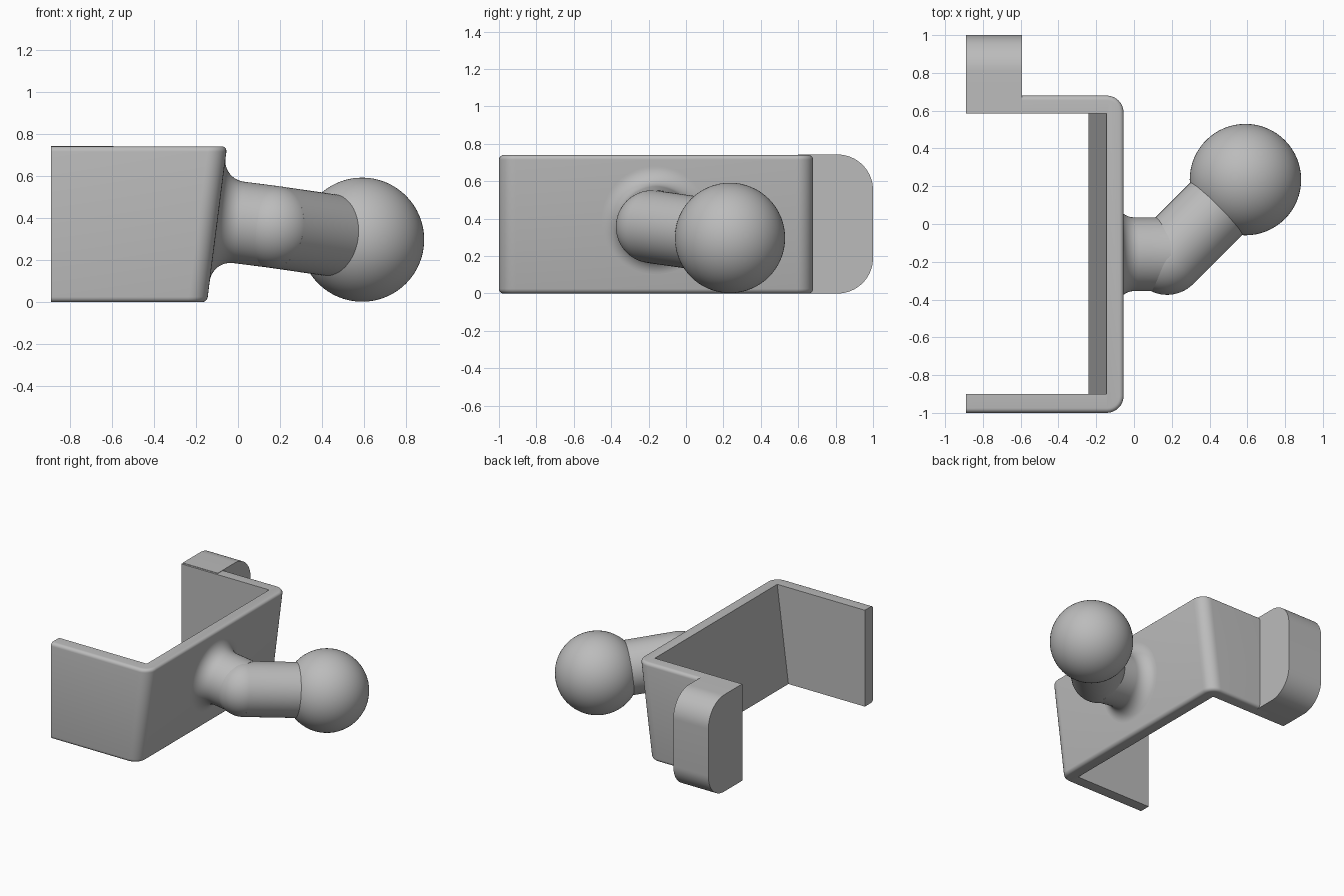
import bpy, bmesh, math
from mathutils import Vector

if "Cube" in bpy.data.objects:
    bpy.data.objects.remove(bpy.data.objects["Cube"])

grey = bpy.data.materials.new("grey")
grey.diffuse_color = (0.5, 0.5, 0.5, 1)
grey.use_nodes = True
grey.node_tree.nodes["Principled BSDF"].inputs["Base Color"].default_value = grey.diffuse_color

H = 0.74            # bracket height
SLOPE = 0.095 / H   # lean of the middle plate


def finish(bm, name, smooth=True):
    bmesh.ops.recalc_face_normals(bm, faces=bm.faces)
    me = bpy.data.meshes.new(name)
    bm.to_mesh(me)
    bm.free()
    ob = bpy.data.objects.new(name, me)
    bpy.context.collection.objects.link(ob)
    me.materials.append(grey)
    if smooth:
        bpy.ops.object.select_all(action='DESELECT')
        ob.select_set(True)
        bpy.context.view_layer.objects.active = ob
        bpy.ops.object.shade_smooth_by_angle(angle=math.radians(30))
    return ob


def skin(rings, name, capped=True):
    """Join equal-length closed rings of points into a solid."""
    bm = bmesh.new()
    loops = [[bm.verts.new(p) for p in r] for r in rings]
    n = len(loops[0])
    for a, b in zip(loops, loops[1:]):
        for i in range(n):
            j = (i + 1) % n
            bm.faces.new((a[i], a[j], b[j], b[i]))
    if capped:
        bm.faces.new(loops[0][::-1])
        bm.faces.new(loops[-1])
    return finish(bm, name)


def lathe(origin, axis, profile, name, n=64):
    """Revolve (distance, radius) pairs around an axis."""
    rot = axis.to_track_quat('Z', 'Y')
    turn = [2 * math.pi * i / n for i in range(n)]
    return skin([[origin + rot @ Vector((r * math.cos(t), r * math.sin(t), s))
                  for t in turn] for s, r in profile], name)


def ball(centre, radius, name):
    bm = bmesh.new()
    bmesh.ops.create_uvsphere(bm, u_segments=64, v_segments=32, radius=radius)
    bmesh.ops.translate(bm, verts=bm.verts, vec=centre)
    return finish(bm, name)


# Leaning U bracket: outer edges rounded, inner edges sharp
def bracket_ring(z, inset):
    shift = SLOPE * (z - H)
    R, left = 0.09, -0.89
    outer_x, y0, y1 = -0.052 + shift, -1.0, 0.68
    pts = [(left, y0 + inset)]
    for cy, start in ((y0 + R, -90), (y1 - R, 0)):
        for k in range(9):
            a = math.radians(start + 90 * k / 8)
            pts.append((outer_x - R + (R - inset) * math.cos(a),
                        cy + (R - inset) * math.sin(a)))
    inner_x = -0.145 + shift
    pts += [(left, y1 - inset), (left, 0.585), (inner_x, 0.585),
            (inner_x, -0.9), (left, -0.9)]
    return [(x, y, z) for x, y in pts]


E = 0.025
steps = [math.radians(90 * k / 5) for k in range(6)]
rings = [bracket_ring(E - E * math.cos(a), E - E * math.sin(a)) for a in steps]
rings += [bracket_ring(H - E + E * math.sin(a), E - E * math.cos(a)) for a in steps]
skin(rings, "bracket")

# End tab with two rounded outer corners
T, R = 0.743, 0.19
side = [(0.6, 0.0)]
for cz, start in ((R, -90), (T - R, 0)):
    for k in range(17):
        a = math.radians(start + 90 * k / 16)
        side.append((1 - R + R * math.cos(a), cz + R * math.sin(a)))
side.append((0.6, T))
skin([[(x, y, z) for y, z in side] for x in (-0.89, -0.592)], "end_tab")

# Neck with a flared fillet at the plate
r = 0.195
normal = Vector((1, 0, -SLOPE)).normalized()
base = Vector((-0.097, -0.16, 0.392))
F = 0.1
flare = [(-0.03, r + F)]
for k in range(13):
    a = math.radians(90 * k / 12)
    flare.append((F - F * math.cos(a), r + F - F * math.sin(a)))
flare.append((0.27, r))
lathe(base, normal, flare, "neck")

# Elbow, angled arm and ball
elbow = Vector((0.175, -0.18, 0.357))
centre = Vector((0.59, 0.235, 0.297))
ball(elbow, r, "elbow")
arm = centre - elbow
lathe(elbow, arm.normalized(), [(0, r), (arm.length - 0.1, r)], "arm")
ball(centre, 0.295, "ball")
